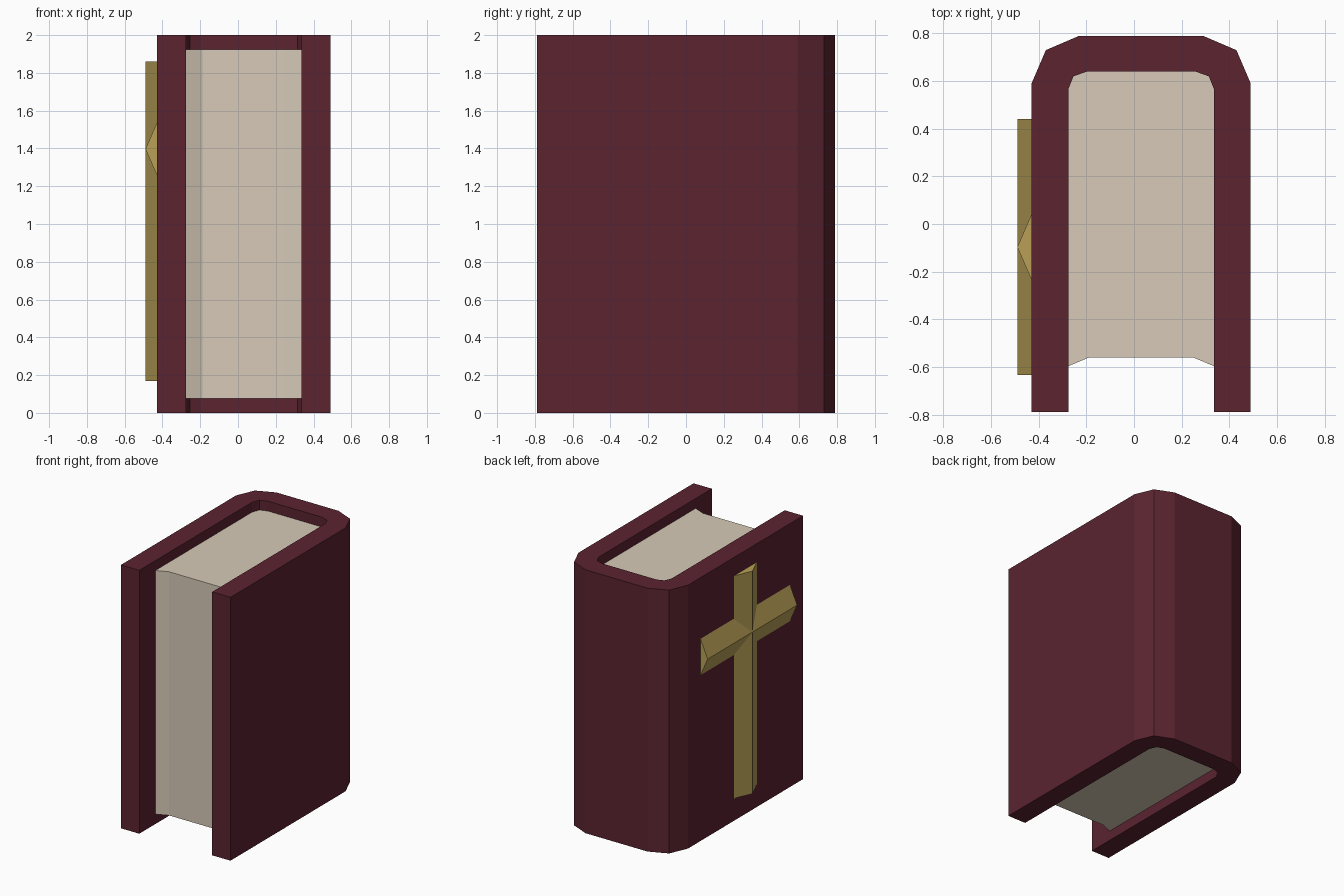
import bpy
import bmesh

cube = bpy.data.objects.get("Cube")
if cube:
    bpy.data.objects.remove(cube, do_unlink=True)


def material(name, srgb):
    """Flat colour from 0-255 sRGB, stored as linear."""
    col = [((c / 255 + 0.055) / 1.055) ** 2.4 for c in srgb] + [1.0]
    mat = bpy.data.materials.new(name)
    mat.use_nodes = True
    mat.diffuse_color = col
    bsdf = next(n for n in mat.node_tree.nodes if n.type == 'BSDF_PRINCIPLED')
    bsdf.inputs["Base Color"].default_value = col
    bsdf.inputs["Roughness"].default_value = 0.8
    return mat


def finish(name, bm, mat):
    bmesh.ops.remove_doubles(bm, verts=bm.verts[:], dist=1e-5)
    bmesh.ops.recalc_face_normals(bm, faces=bm.faces[:])
    mesh = bpy.data.meshes.new(name)
    bm.to_mesh(mesh)
    bm.free()
    mesh.materials.append(mat)
    obj = bpy.data.objects.new(name, mesh)
    bpy.context.collection.objects.link(obj)
    return obj


def extrude_up(bm, faces, height):
    ext = bmesh.ops.extrude_face_region(bm, geom=faces, use_keep_orig=True)
    verts = [g for g in ext["geom"] if isinstance(g, bmesh.types.BMVert)]
    bmesh.ops.translate(bm, verts=verts, vec=(0, 0, height))


burgundy = material("burgundy leather", (91, 36, 48))
cream = material("cream paper", (215, 202, 183))
gold = material("dull gold", (184, 160, 86))

# Half profiles about the book's centre line: front edge round to the spine
MID = 0.03
outer_half = [(0.46, -0.79), (0.46, 0.59), (0.40, 0.73), (0.26, 0.79)]
inner_half = [(0.306, -0.79), (0.306, 0.565), (0.284, 0.62), (0.228, 0.64)]
page_half = [(0.218, -0.56), (0.306, -0.597)] + inner_half[1:]


def mirrored(half):
    return ([(MID + x, y) for x, y in half]
            + [(MID - x, y) for x, y in reversed(half)])


# Cover: U-shaped strip between outer and inner profiles, extruded upward
bm = bmesh.new()
outer = [bm.verts.new((x, y, 0)) for x, y in mirrored(outer_half)]
inner = [bm.verts.new((x, y, 0)) for x, y in mirrored(inner_half)]
strip = [bm.faces.new((outer[i], outer[i + 1], inner[i + 1], inner[i]))
         for i in range(len(outer) - 1)]
extrude_up(bm, strip, 2.0)
finish("cover", bm, burgundy)

# Page block with a hollowed fore edge, recessed at top and bottom
bm = bmesh.new()
base = bm.faces.new([bm.verts.new((x, y, 0.075)) for x, y in mirrored(page_half)])
extrude_up(bm, [base], 1.85)
finish("page_block", bm, cream)

# Ridged cross: four arms, each with two slopes and a triangular end
BASE_X, RIDGE_X = -0.43, -0.49
CY, CZ, HALF = -0.097, 1.397, 0.138
arms = [((1, 0), 0.537), ((0, 1), 0.463), ((-1, 0), 0.537), ((0, -1), 1.227)]

bm = bmesh.new()


def vert(x, y, z):
    return bm.verts.new((x, CY + y, CZ + z))


for (dy, dz), length in arms:
    py, pz = -dz, dy  # sideways direction of this arm
    for s in (HALF, -HALF):
        bm.faces.new((vert(RIDGE_X, 0, 0),
                      vert(RIDGE_X, dy * length, dz * length),
                      vert(BASE_X, dy * length + py * s, dz * length + pz * s),
                      vert(BASE_X, dy * HALF + py * s, dz * HALF + pz * s)))
    bm.faces.new((vert(RIDGE_X, dy * length, dz * length),
                  vert(BASE_X, dy * length + py * HALF, dz * length + pz * HALF),
                  vert(BASE_X, dy * length - py * HALF, dz * length - pz * HALF)))
# Close the back so the cross is solid
bmesh.ops.remove_doubles(bm, verts=bm.verts[:], dist=1e-5)
bmesh.ops.holes_fill(bm, edges=[e for e in bm.edges if e.is_boundary], sides=0)
finish("cover_cross", bm, gold)
